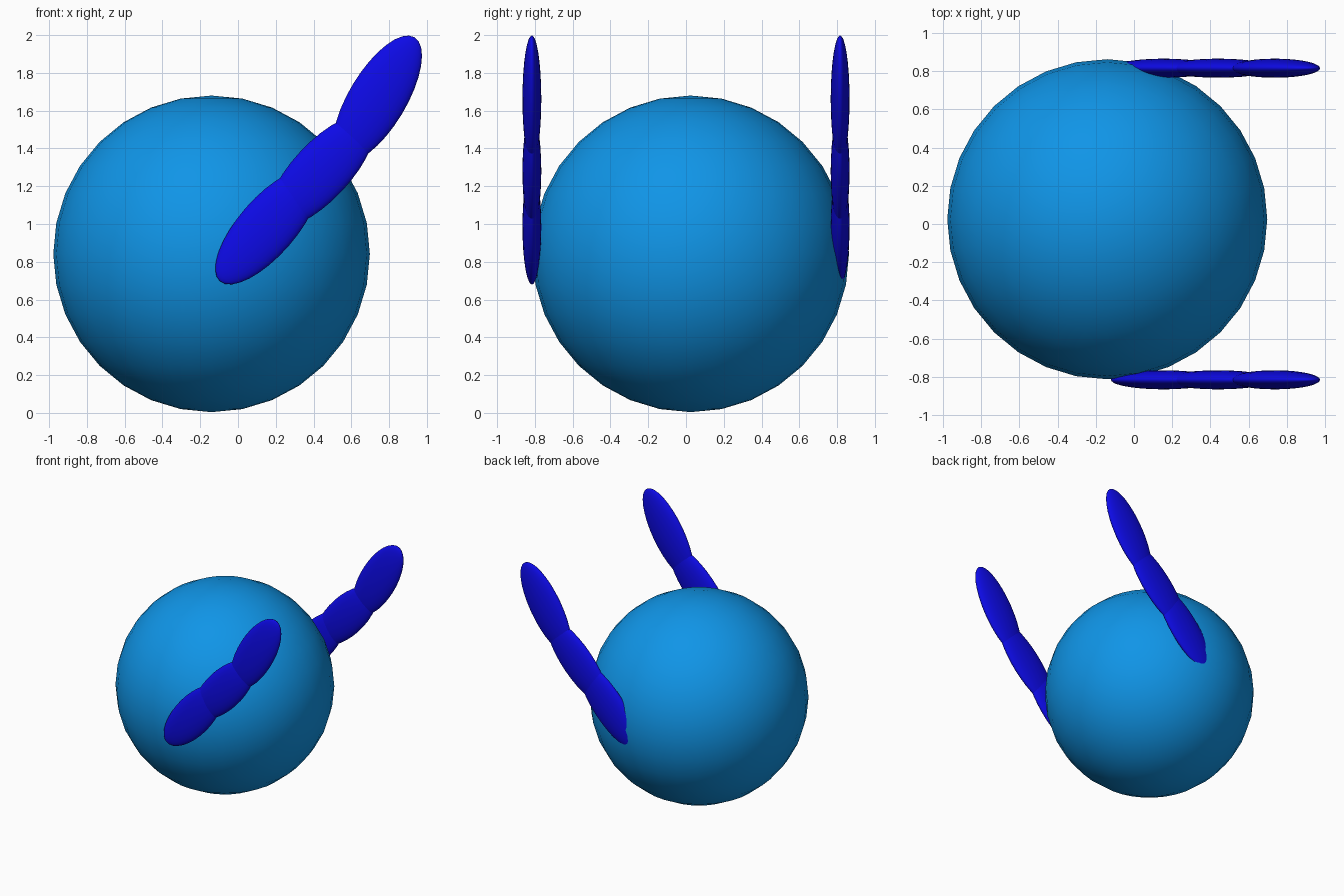
import bpy, math

if "Cube" in bpy.data.objects:
    bpy.data.objects.remove(bpy.data.objects["Cube"])


def material(name, rgb):
    m = bpy.data.materials.new(name)
    m.diffuse_color = (*rgb, 1)
    m.use_nodes = True
    m.node_tree.nodes["Principled BSDF"].inputs["Base Color"].default_value = m.diffuse_color
    return m


sky_blue = material("sky_blue", (0.005, 0.30, 0.80))
deep_blue = material("deep_blue", (0.004, 0.003, 0.80))


def ellipsoid(name, loc, scale, mat, tilt=0.0):
    """Smooth UV sphere, long axis leaned from +z towards +x by tilt degrees."""
    bpy.ops.mesh.primitive_uv_sphere_add(segments=32, ring_count=16, radius=1, location=loc)
    ob = bpy.context.object
    ob.name = name
    ob.scale = scale
    ob.rotation_euler = (0, math.radians(tilt), 0)
    ob.data.materials.append(mat)
    bpy.ops.object.shade_smooth()
    return ob


# round body
ellipsoid("body", (-0.14, 0.025, 0.842), (0.838,) * 3, sky_blue)

# a flat three-segment limb on each side: x, z, tilt
segments = {
    "lower": (0.155, 0.985, 41),
    "middle": (0.441, 1.28, 43),
    "upper": (0.738, 1.661, 31),
}
for side, y in (("front", -0.816), ("back", 0.816)):
    for part, (x, z, tilt) in segments.items():
        ellipsoid(f"{side}_limb_{part}", (x, y, z), (0.152, 0.05, 0.382), deep_blue, tilt)
